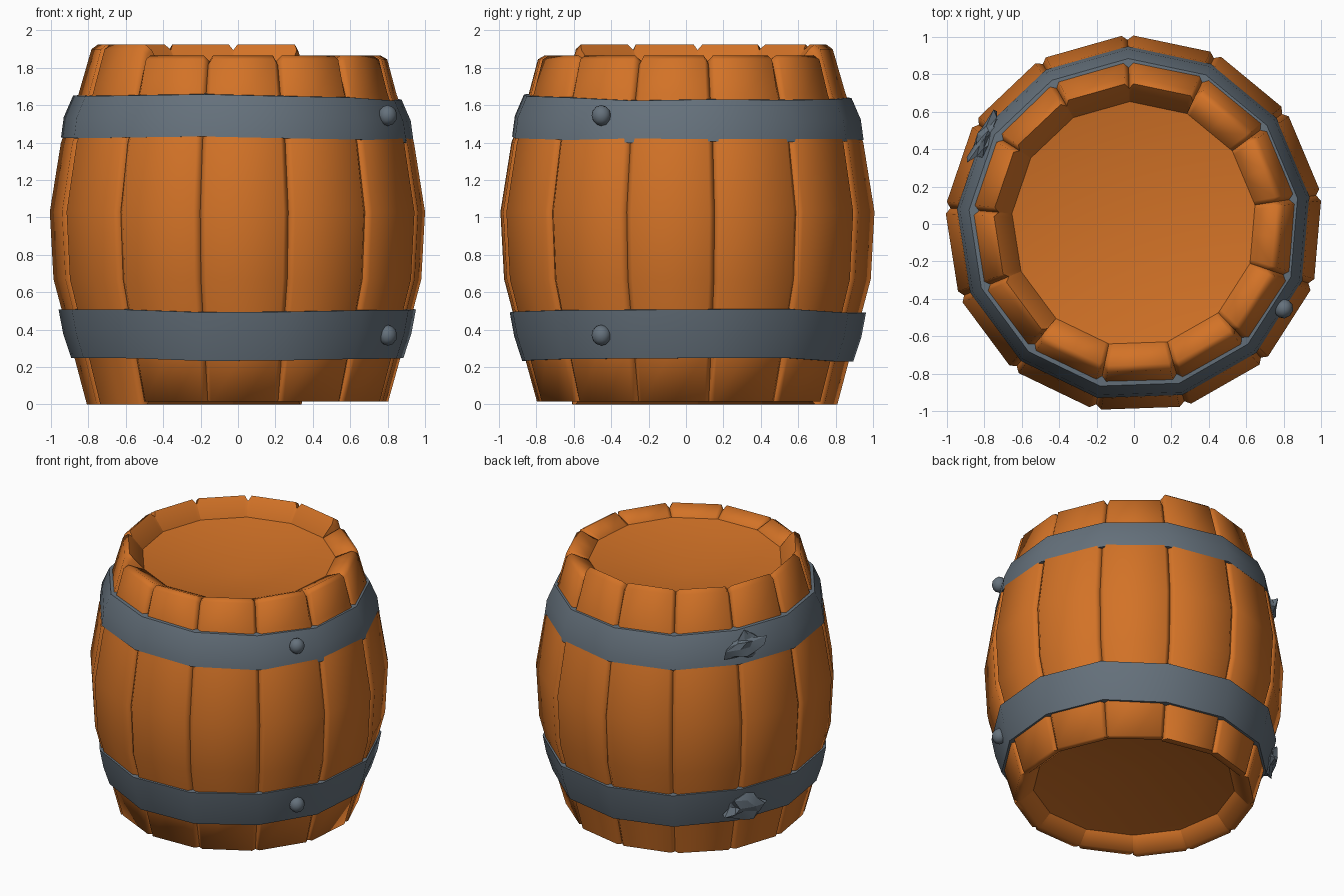
import bpy, bmesh, math, random
from mathutils import Vector, Matrix

random.seed(4)
cube = bpy.data.objects.get("Cube")
if cube:
    bpy.data.objects.remove(cube)

STAVES = 13
STEP = math.tau / STAVES
START = math.radians(92)


def material(name, color):
    mat = bpy.data.materials.new(name)
    mat.use_nodes = True
    mat.diffuse_color = color
    mat.node_tree.nodes["Principled BSDF"].inputs["Base Color"].default_value = color
    return mat


wood = material("orange wood", (0.65, 0.17, 0.02, 1))
iron = material("grey iron", (0.13, 0.165, 0.2, 1))


def polar(r, a, z):
    return Vector((r * math.cos(a), r * math.sin(a), z))


def finish(name, bm, mat, angle=60):
    bmesh.ops.recalc_face_normals(bm, faces=bm.faces)
    mesh = bpy.data.meshes.new(name)
    bm.to_mesh(mesh)
    bm.free()
    mesh.materials.append(mat)
    obj = bpy.data.objects.new(name, mesh)
    bpy.context.collection.objects.link(obj)
    bpy.ops.object.select_all(action="DESELECT")
    obj.select_set(True)
    bpy.context.view_layer.objects.active = obj
    bpy.ops.object.shade_smooth_by_angle(angle=math.radians(angle))
    return obj


def sweep(bm, rings, closed):
    """Bridge closed cross-section rings; cap the ends if the sweep is open."""
    loops = [[bm.verts.new(p) for p in ring] for ring in rings]
    pairs = list(zip(loops, loops[1:]))
    if closed:
        pairs.append((loops[-1], loops[0]))
    for a, b in pairs:
        for i in range(len(a)):
            j = (i + 1) % len(a)
            bm.faces.new((a[i], a[j], b[j], b[i]))
    if not closed:
        bm.faces.new(loops[0])
        bm.faces.new(loops[-1])


# Bulging staves: rounded toward each joint, uneven tops, rims sloping inward
OUTER = [(0.815, 0.0), (0.89, 0.28), (0.995, 0.67), (1.015, 1.03),
         (0.955, 1.4), (0.86, 1.66)]


def stave(index):
    middle = START + (index + 0.5) * STEP
    tall = math.cos(middle - math.radians(140)) > 0.1
    foot = 0.0 if tall else 0.015
    outer = [(r, max(z, foot)) for r, z in OUTER]
    outer += [(0.79, 1.9), (0.755, 1.925)] if tall else [(0.81, 1.845), (0.775, 1.865)]
    inner = [(0.655, 1.81), (0.64, 1.7), (0.66, 0.2), (0.68, 0.09), (0.765, foot)]
    rings = []
    for t in (-1, -0.87, 0, 0.87, 1):
        a = t * STEP / 2
        groove = 0.03 if abs(t) == 1 else 0
        flat = math.cos(STEP / 2) / math.cos(a)
        ring = [polar((r - groove) * flat, middle + a, z - groove * (z > 1.8))
                for r, z in outer]
        ring += [polar(r * flat, middle + a, z) for r, z in inner]
        rings.append(ring)
    bm = bmesh.new()
    sweep(bm, rings, False)
    finish(f"stave_{index + 1}", bm, wood, 75)


for i in range(STAVES):
    stave(i)


# Dished lids at both ends
def lid(name, radius, rim_z, centre_z):
    bm = bmesh.new()
    centre = bm.verts.new((0, 0, centre_z))
    edge = [bm.verts.new(polar(radius, START + i * STEP, rim_z)) for i in range(STAVES)]
    for i in range(STAVES):
        bm.faces.new((centre, edge[i], edge[(i + 1) % STAVES]))
    obj = finish(name, bm, wood)
    if obj.data.polygons[0].normal.z * (rim_z - centre_z) < 0:
        obj.data.flip_normals()


lid("top_lid", 0.66, 1.81, 1.69)
lid("bottom_lid", 0.69, 0.09, 0.2)


# Iron hoops, slightly uneven
def hoop(name, profile, tilt):
    rings = []
    for i in range(STAVES):
        a = START + i * STEP
        lift = tilt * math.cos(a - math.pi) + random.uniform(-0.012, 0.012)
        rings.append([polar(r, a, z + lift) for r, z in profile])
    bm = bmesh.new()
    sweep(bm, rings, True)
    finish(name, bm, iron, 50)


hoop("upper_hoop", [(0.88, 1.42), (0.95, 1.42), (0.935, 1.53), (0.885, 1.645), (0.82, 1.65)], 0.015)
hoop("lower_hoop", [(0.83, 0.24), (0.895, 0.24), (0.938, 0.37), (0.963, 0.5), (0.9, 0.505)], 0.0)


# Round rivets in front, crumpled ones behind
def rivet(name, angle, z, size, crumple):
    bm = bmesh.new()
    bmesh.ops.create_icosphere(bm, subdivisions=2, radius=1)
    for v in bm.verts:
        v.co *= 1 + random.uniform(-crumple, crumple)
    place = (Matrix.Translation(polar(0.92, angle, z)) @ Matrix.Rotation(angle, 4, "Z")
             @ Matrix.Diagonal((*size, 1)))
    bmesh.ops.transform(bm, matrix=place, verts=bm.verts)
    finish(name, bm, iron, 20 if crumple else 60)


for level, z in (("upper", 1.545), ("lower", 0.37)):
    rivet(f"{level}_rivet", math.radians(-29.5), z, (0.05, 0.053, 0.056), 0)
    rivet(f"{level}_crumpled_rivet", math.radians(150), z, (0.045, 0.14, 0.09), 0.4)
